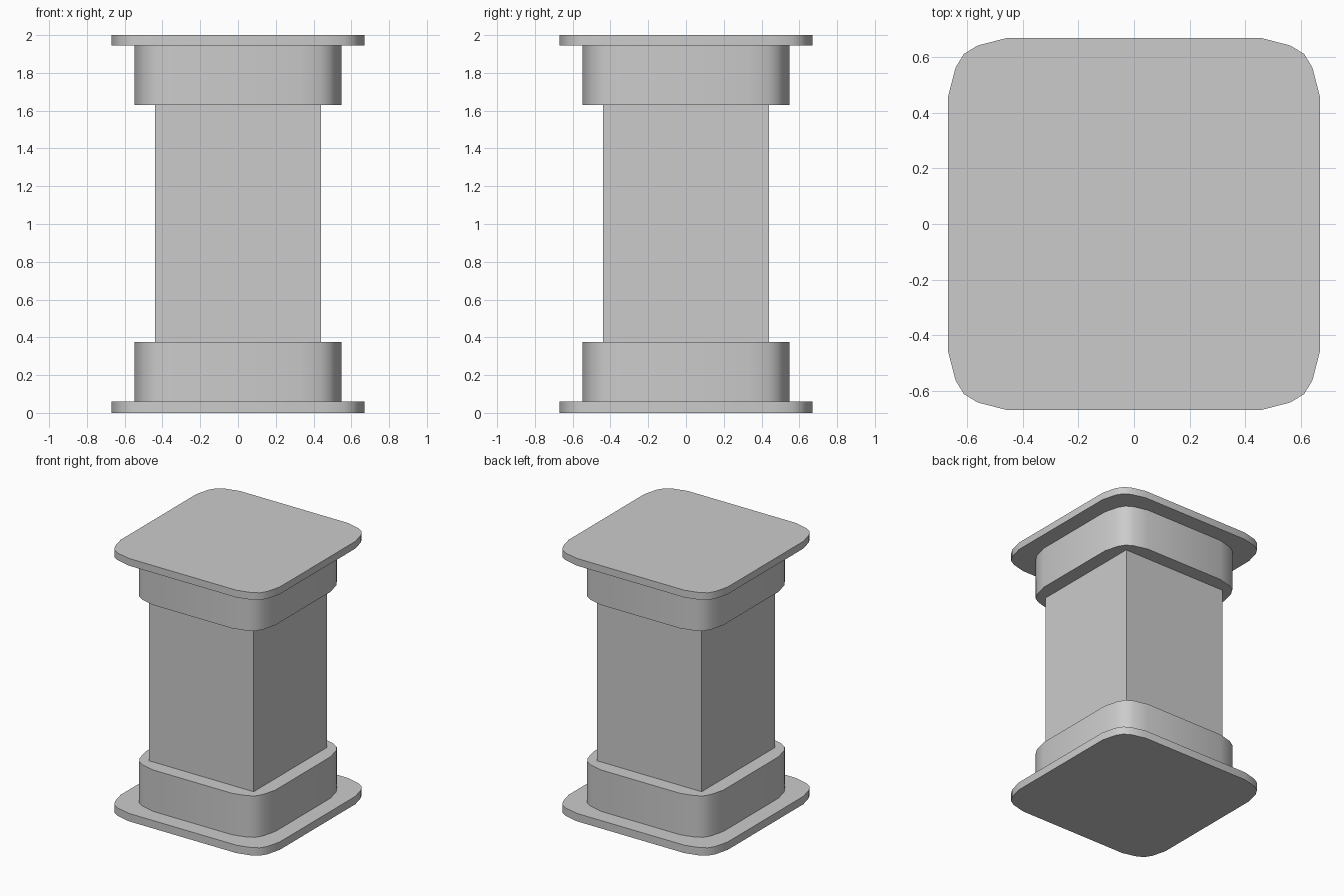
import bpy, bmesh, math

if "Cube" in bpy.data.objects:
    bpy.data.objects.remove(bpy.data.objects["Cube"])

# Insets of the soft corner: (from own side, from neighbouring side)
CORNER = [(0, .215), (.028, .107), (.058, .058), (.107, .028), (.215, 0)]


def prism(name, outline, z0, z1, smooth=False):
    bm = bmesh.new()
    base = bm.faces.new([bm.verts.new((x, y, z0)) for x, y in outline])
    top = bmesh.ops.extrude_face_region(bm, geom=[base])["geom"]
    verts = [g for g in top if isinstance(g, bmesh.types.BMVert)]
    bmesh.ops.translate(bm, verts=verts, vec=(0, 0, z1 - z0))
    bmesh.ops.recalc_face_normals(bm, faces=bm.faces)
    mesh = bpy.data.meshes.new(name)
    bm.to_mesh(mesh)
    bm.free()
    obj = bpy.data.objects.new(name, mesh)
    bpy.context.collection.objects.link(obj)
    if smooth:
        bpy.ops.object.select_all(action='DESELECT')
        obj.select_set(True)
        bpy.context.view_layer.objects.active = obj
        bpy.ops.object.shade_smooth_by_angle(angle=math.radians(35))
    return obj


def rounded_square(half):
    pts = [(half - a, half - b) for a, b in CORNER]
    out = []
    for _ in range(4):
        out += pts
        pts = [(-y, x) for x, y in pts]
    return out


# Square shaft
h = .44
prism("shaft", [(h, h), (-h, h), (-h, -h), (h, -h)], .375, 1.63)

# Matching collars and plates at both ends
for end, collar, plate in (("bottom", (.06, .375), (0, .06)),
                           ("top", (1.63, 1.945), (1.945, 2))):
    prism(end + "_collar", rounded_square(.547), *collar, smooth=True)
    prism(end + "_plate", rounded_square(.67), *plate, smooth=True)
